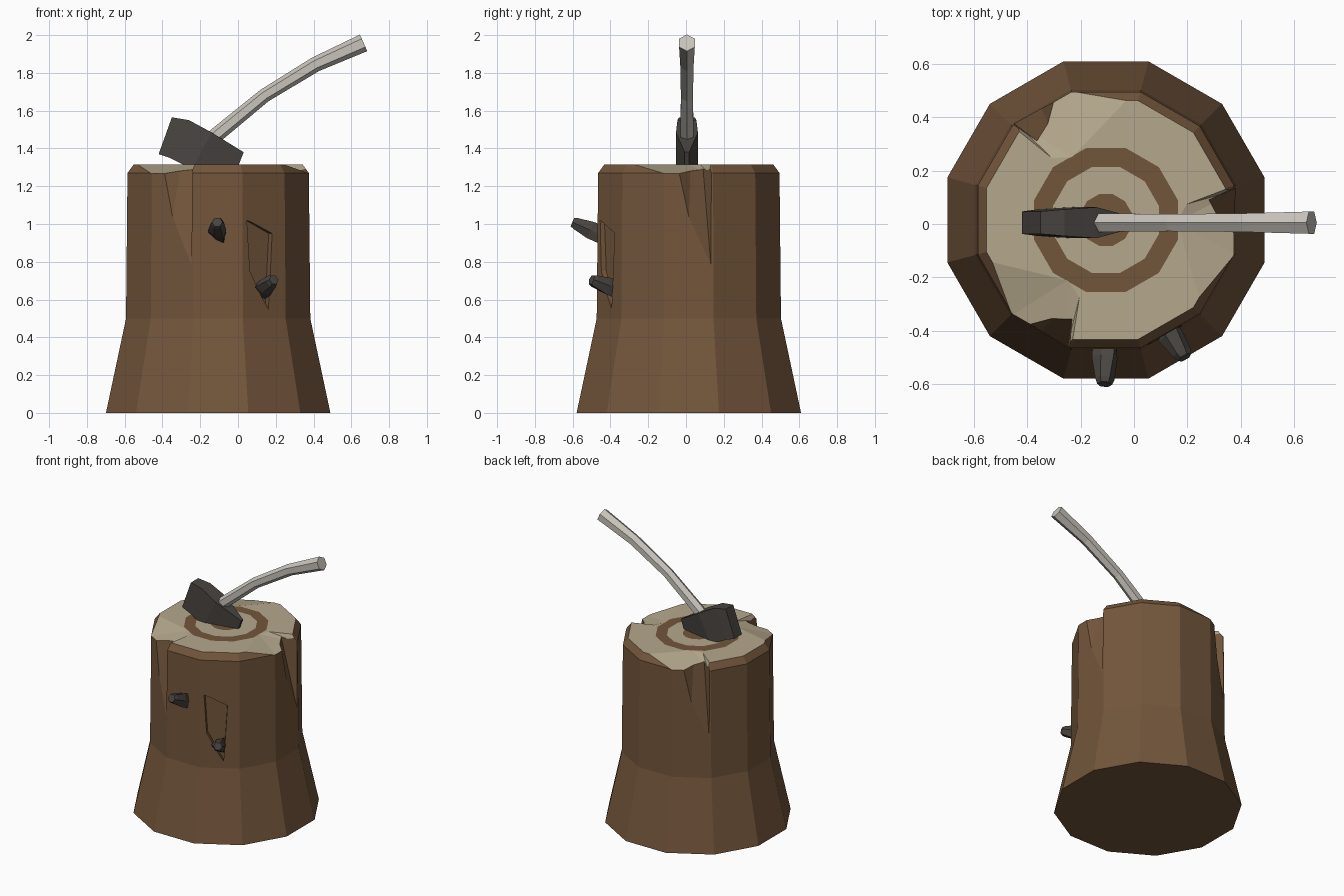
import bpy, bmesh
from math import sin, cos, pi, radians
from mathutils import Vector

cube = bpy.data.objects.get("Cube")
if cube:
    bpy.data.objects.remove(cube, do_unlink=True)


def material(name, rgb):
    m = bpy.data.materials.new(name)
    m.use_nodes = True
    m.diffuse_color = (*rgb, 1)
    m.node_tree.nodes["Principled BSDF"].inputs["Base Color"].default_value = (*rgb, 1)
    return m


bark = material("brown_bark", (0.171, 0.092, 0.044))
wood = material("pale_cut_wood", (0.46, 0.39, 0.265))
iron = material("charcoal", (0.066, 0.059, 0.052))
ash = material("pale_grey_handle", (0.58, 0.55, 0.50))

CENTRE = Vector((-0.105, 0.015, 0))


def polar(azimuth, r, z):
    a = radians(azimuth)
    return CENTRE + Vector((r * cos(a), r * sin(a), z))


def finish(name, bm, mats):
    bmesh.ops.recalc_face_normals(bm, faces=bm.faces[:])
    mesh = bpy.data.meshes.new(name)
    bm.to_mesh(mesh)
    bm.free()
    for m in mats:
        mesh.materials.append(m)
    ob = bpy.data.objects.new(name, mesh)
    bpy.context.collection.objects.link(ob)
    return ob


def loft(name, rings, mats, bands=None):
    """Skin a list of rings, cap both ends; bands gives a material per strip."""
    bm = bmesh.new()
    vs = [[bm.verts.new(p) for p in ring] for ring in rings]
    n = len(vs[0])
    for k in range(len(vs) - 1):
        for i in range(n):
            j = (i + 1) % n
            f = bm.faces.new((vs[k][i], vs[k][j], vs[k + 1][j], vs[k + 1][i]))
            f.material_index = bands[k] if bands else 0
    bm.faces.new(vs[0])
    bm.faces.new(vs[-1])
    return finish(name, bm, mats)


def hull(name, points, index):
    bm = bmesh.new()
    for p in points:
        bm.verts.new(p)
    res = bmesh.ops.convex_hull(bm, input=bm.verts[:])
    loose = [v for v in bm.verts if not v.link_faces]
    bmesh.ops.delete(bm, geom=loose, context='VERTS')
    for f in bm.faces:
        f.material_index = index
    return finish(name, bm, [bark, wood])


# Stump: twelve-sided trunk with growth rings on the cut top
TOP = 1.315
profile = [(0.615, 0), (0.56, 0.25), (0.505, 0.5), (0.497, 1.27), (0.463, TOP),
           (0.28, TOP), (0.205, TOP), (0.1, TOP), (0.01, TOP)]
stump = loft("stump", [[polar(15 + 30 * i, r, z) for i in range(12)] for r, z in profile],
             [bark, wood], [0, 0, 0, 0, 1, 0, 1, 0])

# Three chipped corners: a sloping dip in the top, then a cleft down the bark
dip = [(-42, 0.47, 1.317), (-15, 0.52, 1.262), (13, 0.52, 1.262),
       (15, 0.5, 1.317), (11, 0.3, 1.317), (-2, 0.26, 1.317)]
cleft = [(-14, 0.53, 1.45), (15, 0.53, 1.45), (2, 0.38, 1.45), (10, 0.36, 1.45),
         (0, 0.484, 1.03), (13.5, 0.5, 0.78)]
cutters = []
for turn in (0, 120, 240):
    low = [polar(a + turn, r, z) for a, r, z in dip]
    high = [Vector((p.x, p.y, 1.5)) for p in low]
    cutters.append(hull("dip_cutter", low + high, 1))
    cutters.append(hull("cleft_cutter", [polar(a + turn, r, z) for a, r, z in cleft], 0))

# Shallow dent in the bark beside the knots
dent = [(288, 0.47, 1.02), (290, 0.465, 0.75), (303, 0.455, 0.55), (306, 0.455, 0.95)]
cutters.append(hull("dent_cutter", [polar(a, r + d, z) for a, r, z in dent for d in (0, 0.1)], 0))

bpy.context.view_layer.objects.active = stump
for c in cutters:
    c.hide_render = True
    mod = stump.modifiers.new("chip", 'BOOLEAN')
    mod.operation = 'DIFFERENCE'
    mod.solver = 'EXACT'
    mod.object = c
    bpy.ops.object.modifier_apply(modifier=mod.name)
for c in cutters:
    bpy.data.objects.remove(c, do_unlink=True)


# Knots: stubby broken branches with a ragged root
def knot(name, tip, root):
    tip, root = Vector(tip), Vector(root)
    axis = (root - tip).normalized()
    side = axis.cross(Vector((0, 0, 1))).normalized()
    up = side.cross(axis)

    def ring(t, r, rag=0):
        c = tip.lerp(root, t)
        return [c + (r + rag * (i % 2)) * (side * cos(i * pi / 3) + up * sin(i * pi / 3))
                for i in range(6)]
    return loft(name, [ring(0, 0.028), ring(0.12, 0.036), ring(0.6, 0.042, 0.012),
                       ring(1, 0.034, 0.02)], [iron])


knot("upper_knot", (-0.11, -0.6, 1.01), (-0.1, -0.44, 0.94))
knot("lower_knot", (0.19, -0.5, 0.705), (0.11, -0.36, 0.645))

# Axe head: wedge narrowing from the poll to the buried edge
stations = [((-0.35, 1.565), (-0.42, 1.37), 0.042), ((-0.26, 1.55), (-0.36, 1.35), 0.05),
            ((-0.14, 1.485), (-0.24, 1.29), 0.058), ((0.03, 1.38), (-0.04, 1.2), 0.012)]
loft("axe_head", [[(t[0], 0.005 - h, t[1]), (t[0], 0.005 + h, t[1]),
                   (b[0], 0.005 + h, b[1]), (b[0], 0.005 - h, b[1])]
                  for t, b, h in stations], [iron])

# Axe handle: bent six-sided shaft
path = [(-0.19, 1.39, 0.04), (-0.11, 1.475, 0.04), (0.14, 1.68, 0.037),
        (0.41, 1.845, 0.04), (0.665, 1.959, 0.048)]
spine = [Vector((x, 0.005, z)) for x, z, r in path]
rings = []
for k, p in enumerate(spine):
    d = (spine[min(k + 1, len(spine) - 1)] - spine[max(k - 1, 0)]).normalized()
    across = Vector((-d.z, 0, d.x))
    r = path[k][2]
    rings.append([p + r * (across * cos(i * pi / 3) + Vector((0, 1, 0)) * sin(i * pi / 3))
                  for i in range(6)])
loft("axe_handle", rings, [ash])
